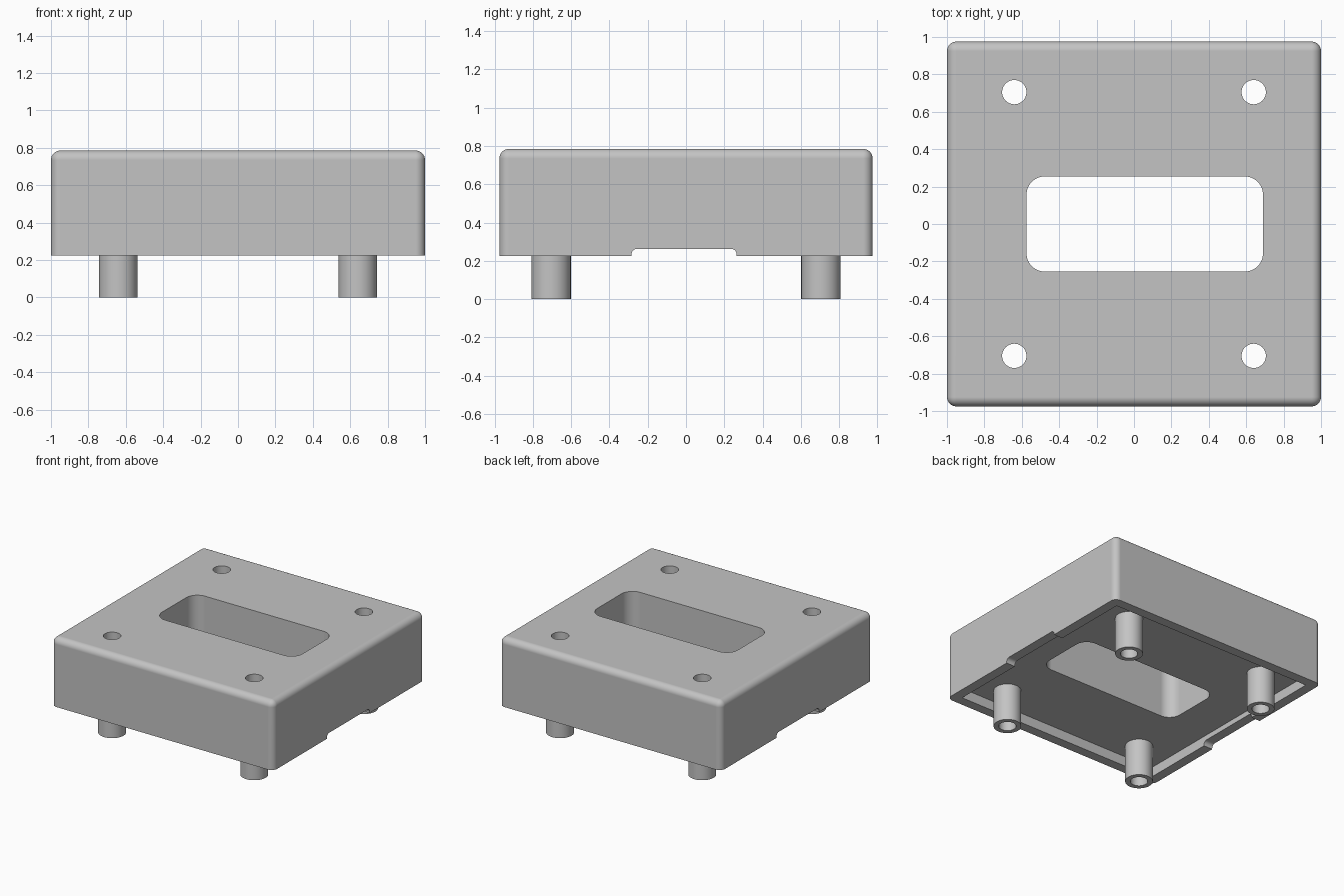
import bpy
import bmesh
from math import cos, sin, pi
from mathutils import Vector

old = bpy.data.objects.get("Cube")
if old:
    bpy.data.objects.remove(old, do_unlink=True)

# Overall dimensions
HALF_X, HALF_Y = 1.0, 0.975
BASE, TOP, RECESS = 0.225, 0.785, 0.305
WALL, FILLET = 0.08, 0.05
POST_X, POST_Y = 0.64, 0.705
POST_R, HOLE_R = 0.103, 0.065
SIDES = 48

grey = bpy.data.materials.new("matte_grey")
grey.use_nodes = True
colour = (0.55, 0.55, 0.55, 1)
grey.diffuse_color = colour
grey.node_tree.nodes["Principled BSDF"].inputs["Base Color"].default_value = colour


def make_object(name, bm):
    bmesh.ops.recalc_face_normals(bm, faces=bm.faces)
    mesh = bpy.data.meshes.new(name)
    bm.to_mesh(mesh)
    bm.free()
    mesh.materials.append(grey)
    obj = bpy.data.objects.new(name, mesh)
    bpy.context.collection.objects.link(obj)
    return obj


def box(low, high):
    low, high = Vector(low), Vector(high)
    bm = bmesh.new()
    bmesh.ops.create_cube(bm, size=1)
    for v in bm.verts:
        v.co = (low + high) / 2 + v.co * (high - low)
    return bm


def round_edges(bm, radius, rule, segments=8):
    edges = [e for e in bm.edges if rule(*[v.co for v in e.verts])]
    bmesh.ops.bevel(bm, geom=edges, offset=radius, segments=segments,
                    profile=0.5, affect='EDGES', clamp_overlap=True)


def activate(obj):
    bpy.ops.object.select_all(action='DESELECT')
    obj.select_set(True)
    bpy.context.view_layer.objects.active = obj


def cut(target, bm):
    cutter = make_object("cutter", bm)
    cutter.hide_render = True
    mod = target.modifiers.new("cut", 'BOOLEAN')
    mod.operation = 'DIFFERENCE'
    mod.solver = 'EXACT'
    mod.object = cutter
    activate(target)
    bpy.ops.object.modifier_apply(modifier=mod.name)
    bpy.data.objects.remove(cutter, do_unlink=True)


def finish(obj):
    activate(obj)
    bpy.ops.object.shade_smooth_by_angle()
    mod = obj.modifiers.new("even_normals", 'WEIGHTED_NORMAL')
    mod.keep_sharp = True


def upright(a, b):
    return abs(a.z - b.z) > 0.1


def circle(bm, x, y, z, radius):
    return [bm.verts.new((x + radius * cos(2 * pi * i / SIDES),
                          y + radius * sin(2 * pi * i / SIDES), z))
            for i in range(SIDES)]


def bridge(bm, a, b):
    for i in range(SIDES):
        j = (i + 1) % SIDES
        bm.faces.new((a[i], a[j], b[j], b[i]))


# Main block with rounded top rim and rounded upright corners
bm = box((-HALF_X, -HALF_Y, BASE), (HALF_X, HALF_Y, TOP))
round_edges(bm, FILLET, lambda a, b: max(a.z, b.z) > TOP - 0.01)
body = make_object("body", bm)

# Shallow recess underneath
cut(body, box((WALL - HALF_X, WALL - HALF_Y, 0), (HALF_X - WALL, HALF_Y - WALL, RECESS)))

# Rounded window through the block, set slightly off centre
bm = box((-0.575, -0.255, 0), (0.69, 0.255, 1))
round_edges(bm, 0.1, upright, 12)
cut(body, bm)

# Notch across the lower edge of both side walls
bm = box((-1.2, -0.285, 0), (1.2, 0.265, 0.263))
round_edges(bm, 0.03, lambda a, b: abs(a.x - b.x) > 1 and a.z > 0.2, 6)
cut(body, bm)

# Hollow posts, each with a screw hole continuing through the block
for side, sx in (("left", 1), ("right", -1)):
    for end, sy in (("front", -1), ("back", 1)):
        x, y = sx * POST_X, sy * POST_Y
        bm = bmesh.new()
        low, high = circle(bm, x, y, 0, HOLE_R), circle(bm, x, y, 1, HOLE_R)
        bridge(bm, low, high)
        bm.faces.new(low)
        bm.faces.new(high)
        cut(body, bm)

        bm = bmesh.new()
        loops = [circle(bm, x, y, z, r) for z, r in
                 ((RECESS, POST_R), (0, POST_R), (0, HOLE_R), (RECESS, HOLE_R))]
        for a, b in zip(loops, loops[1:]):
            bridge(bm, a, b)
        finish(make_object(f"{end}_{side}_post", bm))

finish(body)
